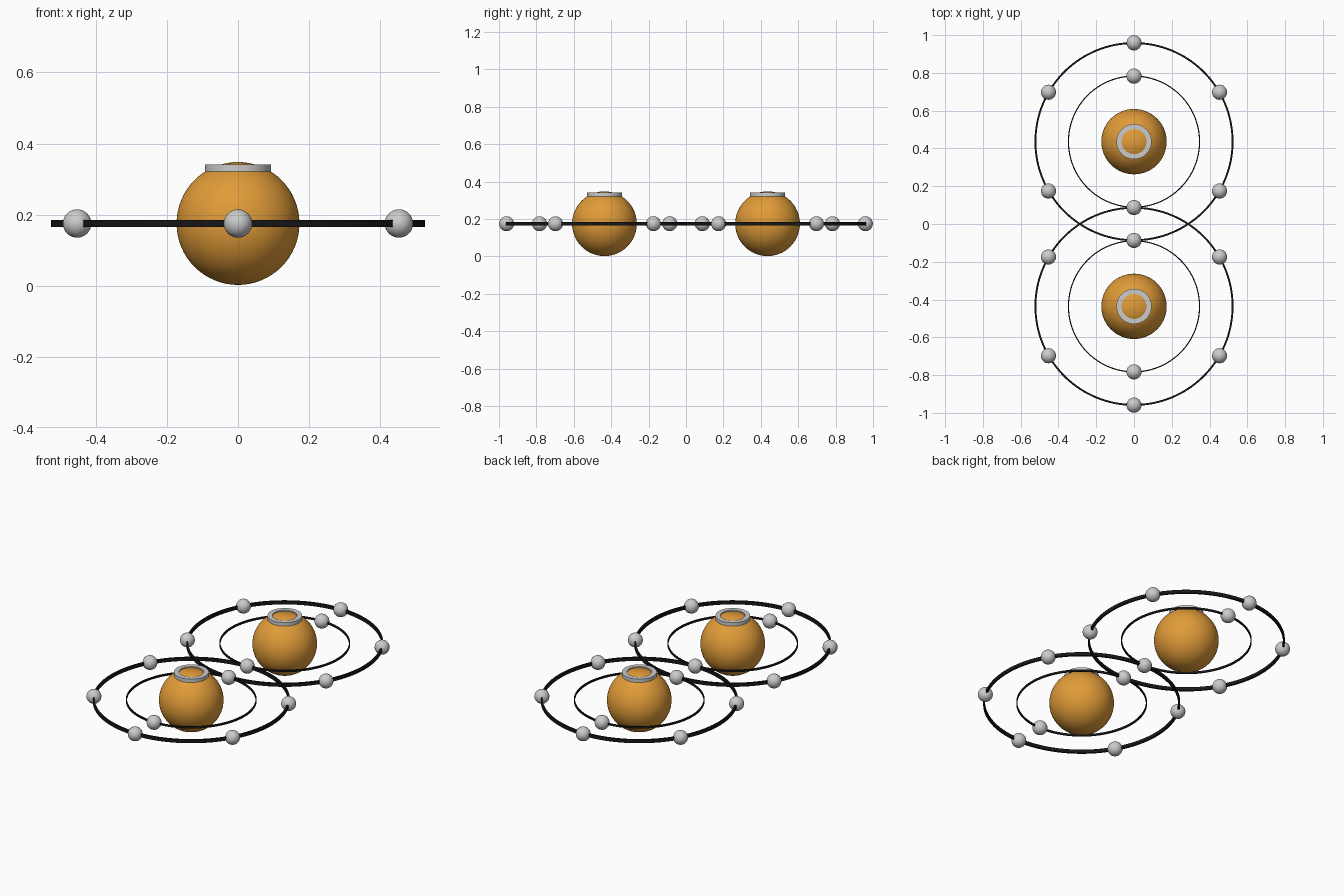
import bpy, bmesh, math

if "Cube" in bpy.data.objects:
    bpy.data.objects.remove(bpy.data.objects["Cube"])

Z = 0.175          # height of the orbit plane
OFFSET = 0.436     # distance of each nucleus from the centre


def material(name, color):
    m = bpy.data.materials.new(name)
    m.diffuse_color = color
    m.use_nodes = True
    m.node_tree.nodes["Principled BSDF"].inputs["Base Color"].default_value = m.diffuse_color
    return m


ORANGE = material("orange", (0.75, 0.33, 0.04, 1))
BLACK = material("black", (0.008, 0.008, 0.008, 1))


def finish(bm, name, loc, mat=None):
    bmesh.ops.recalc_face_normals(bm, faces=bm.faces)
    mesh = bpy.data.meshes.new(name)
    bm.to_mesh(mesh)
    bm.free()
    ob = bpy.data.objects.new(name, mesh)
    ob.location = loc
    bpy.context.collection.objects.link(ob)
    if mat:
        mesh.materials.append(mat)
    bpy.ops.object.select_all(action='DESELECT')
    bpy.context.view_layer.objects.active = ob
    ob.select_set(True)
    bpy.ops.object.shade_smooth_by_angle(angle=math.radians(35))
    return ob


def ball(name, loc, radius, segments, mat=None):
    bm = bmesh.new()
    bmesh.ops.create_uvsphere(bm, u_segments=segments, v_segments=segments // 2, radius=radius)
    return finish(bm, name, loc, mat)


def band(name, loc, r_in, r_out, height, segments, mat=None):
    # rectangular section swept round z
    bm = bmesh.new()
    h = height / 2
    section = [(r_in, -h), (r_out, -h), (r_out, h), (r_in, h)]
    loops = []
    for i in range(segments):
        a = 2 * math.pi * i / segments
        loops.append([bm.verts.new((r * math.cos(a), r * math.sin(a), z)) for r, z in section])
    for i in range(segments):
        p, q = loops[i], loops[(i + 1) % segments]
        for j in range(4):
            k = (j + 1) % 4
            bm.faces.new((p[j], q[j], q[k], p[k]))
    return finish(bm, name, loc, mat)


def electrons(name, cy, radius, angles):
    for i, deg in enumerate(angles):
        a = math.radians(deg)
        ball(f"{name}_{i + 1}", (radius * math.cos(a), cy + radius * math.sin(a), Z), 0.04, 32)


for side, sign in (("front", -1), ("back", 1)):
    cy = sign * OFFSET
    # nucleus with its flat collar
    ball(f"{side}_nucleus", (0, cy, Z), 0.173, 64, ORANGE)
    band(f"{side}_collar", (0, cy, 0.331), 0.066, 0.093, 0.021, 64)
    # orbit rings
    band(f"{side}_inner_orbit", (0, cy, Z), 0.344, 0.350, 0.012, 96, BLACK)
    band(f"{side}_outer_orbit", (0, cy, Z), 0.517, 0.527, 0.02, 128, BLACK)
    # electrons: the inner one facing the centre is shared with the other outer orbit
    electrons(f"{side}_inner_electron", cy, 0.347, [sign * 90])
    electrons(f"{side}_outer_electron", cy, 0.523, range(30, 390, 60))
